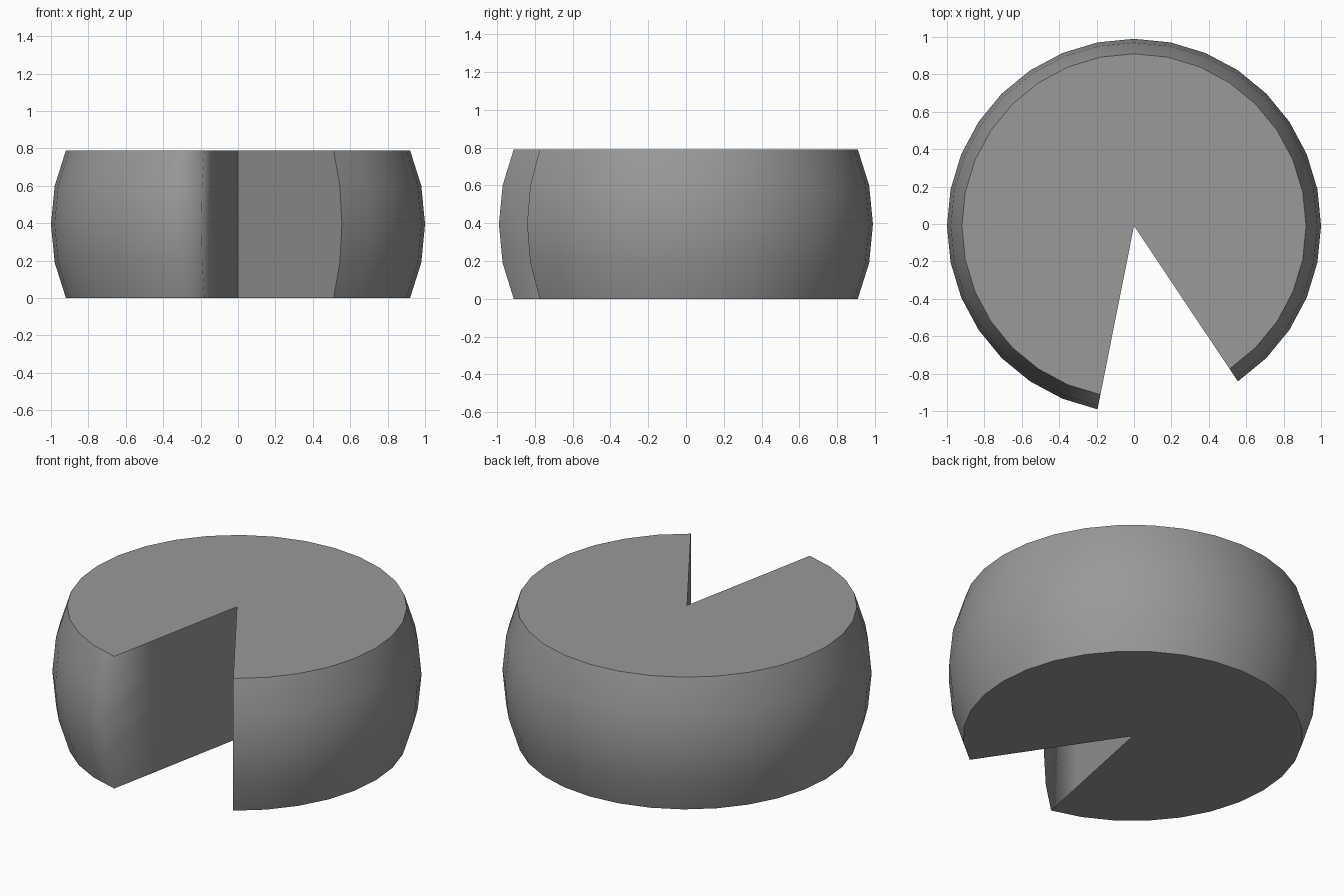
import bpy, bmesh, math

if "Cube" in bpy.data.objects:
    bpy.data.objects.remove(bpy.data.objects["Cube"])

# Side profile: radius and height, gently barrelled
PROFILE = [(0.92, 0.0), (0.98, 0.19), (1.0, 0.395), (0.98, 0.6), (0.92, 0.79)]
SIDES = 32
WEDGE = 4          # segments cut away
START = -56.25     # right-hand cut angle in degrees
CUT_R = 0.63       # inner edge loop on the cut walls
Y0 = -0.01

bm = bmesh.new()


def column(angle, radii):
    a = math.radians(angle)
    return [bm.verts.new((r * math.cos(a), r * math.sin(a) + Y0, z))
            for r, (_, z) in zip(radii, PROFILE)]


# Vertical columns: centre, right cut, rind, left cut
n = len(PROFILE)
rind_radii = [r for r, _ in PROFILE]
count = SIDES - WEDGE
end = START + count * 360 / SIDES
cols = [column(0, [0] * n), column(START, [CUT_R] * n)]
cols += [column(START + i * 360 / SIDES, rind_radii) for i in range(count + 1)]
cols.append(column(end, [CUT_R] * n))

# Walls
for a, b in zip(cols, cols[1:] + cols[:1]):
    for k in range(n - 1):
        bm.faces.new((a[k], b[k], b[k + 1], a[k + 1]))

# Flat top and bottom
caps = [bm.faces.new([c[-1] for c in cols]),
        bm.faces.new([c[0] for c in reversed(cols)])]

# Smooth shading with sharp rims, centre edge and right cut edge
for f in bm.faces:
    f.smooth = True
for cap in caps:
    for e in cap.edges:
        e.smooth = False
for c in (cols[0], cols[2]):
    for k in range(n - 1):
        bm.edges.get((c[k], c[k + 1])).smooth = False

mesh = bpy.data.meshes.new("cheese_wheel")
bm.to_mesh(mesh)
bm.free()
wheel = bpy.data.objects.new("cheese_wheel", mesh)
bpy.context.collection.objects.link(wheel)

# Dark grey surface
mat = bpy.data.materials.new("dark_grey")
mat.diffuse_color = (0.32, 0.32, 0.32, 1)
mat.use_nodes = True
mat.node_tree.nodes["Principled BSDF"].inputs["Base Color"].default_value = mat.diffuse_color
mesh.materials.append(mat)
